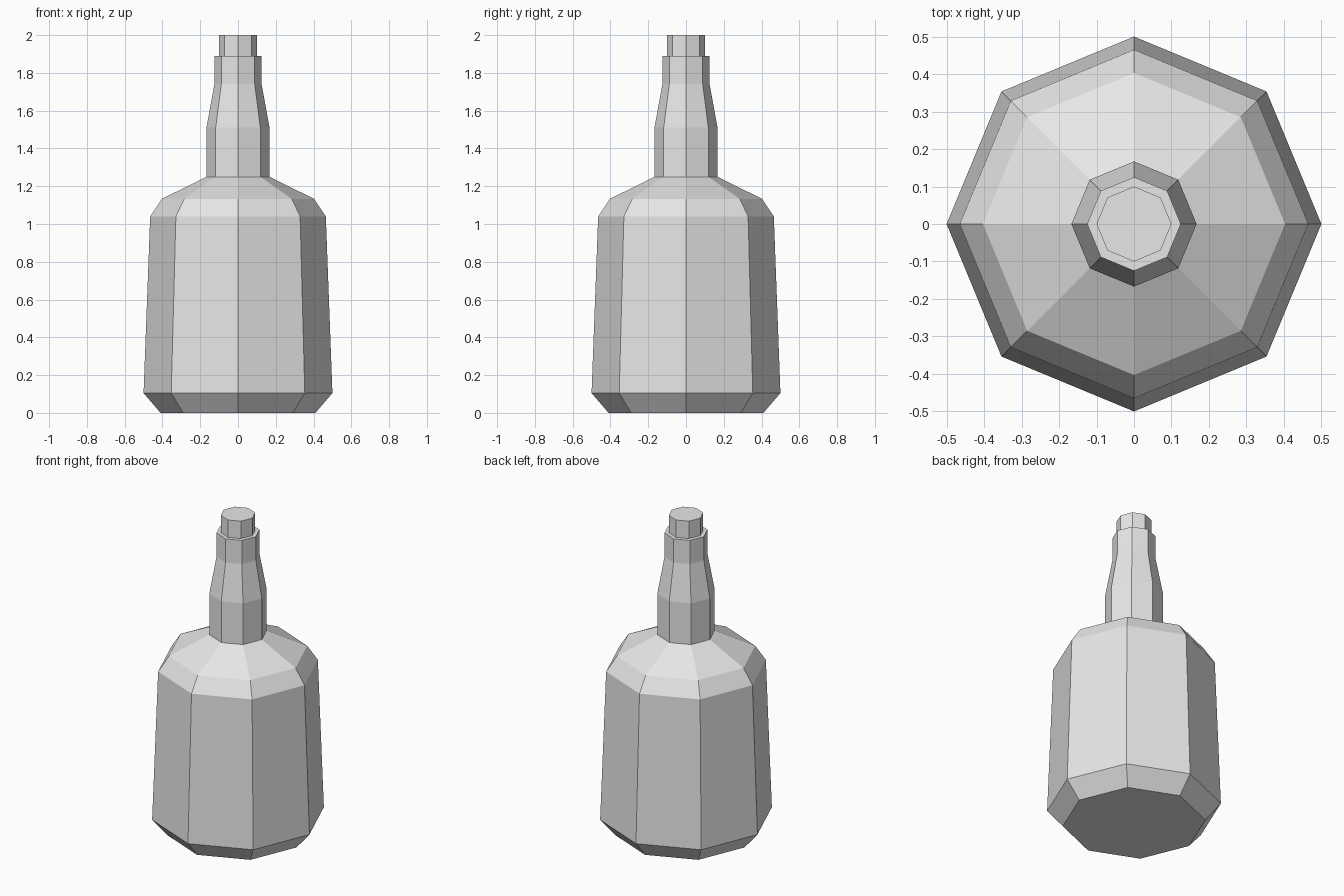
import bpy
import bmesh
from math import cos, sin, tau

SIDES = 8

cube = bpy.data.objects.get("Cube")
if cube:
    bpy.data.objects.remove(cube, do_unlink=True)

grey = bpy.data.materials.new("light_grey")
grey.use_nodes = True
colour = (0.8, 0.8, 0.8, 1)
grey.diffuse_color = colour
grey.node_tree.nodes["Principled BSDF"].inputs["Base Color"].default_value = colour


def lathe(name, profile, close_bottom=False, close_top=False):
    """Turn a (radius, height) profile into a flat-faced eight-sided part."""
    bm = bmesh.new()
    rings = [[bm.verts.new((r * cos(tau * i / SIDES), r * sin(tau * i / SIDES), z))
              for i in range(SIDES)] for r, z in profile]
    for low, high in zip(rings, rings[1:]):
        for i in range(SIDES):
            j = (i + 1) % SIDES
            bm.faces.new((low[i], low[j], high[j], high[i]))
    if close_bottom:
        bm.faces.new(rings[0][::-1])
    if close_top:
        bm.faces.new(rings[-1])
    mesh = bpy.data.meshes.new(name)
    bm.to_mesh(mesh)
    bm.free()
    mesh.materials.append(grey)
    obj = bpy.data.objects.new(name, mesh)
    bpy.context.collection.objects.link(obj)
    return obj


# Body with chamfered base and sloping shoulders
lathe("bottle_body", [(0.41, 0), (0.5, 0.105), (0.465, 1.04),
                      (0.403, 1.133), (0.167, 1.25)], close_bottom=True)

# Tapered neck ending in a flat ledge
lathe("bottle_neck", [(0.167, 1.25), (0.167, 1.51), (0.125, 1.74),
                      (0.125, 1.89), (0.1, 1.89)])

# Stopper on top of the neck
lathe("stopper", [(0.1, 1.89), (0.1, 2)], close_top=True)
